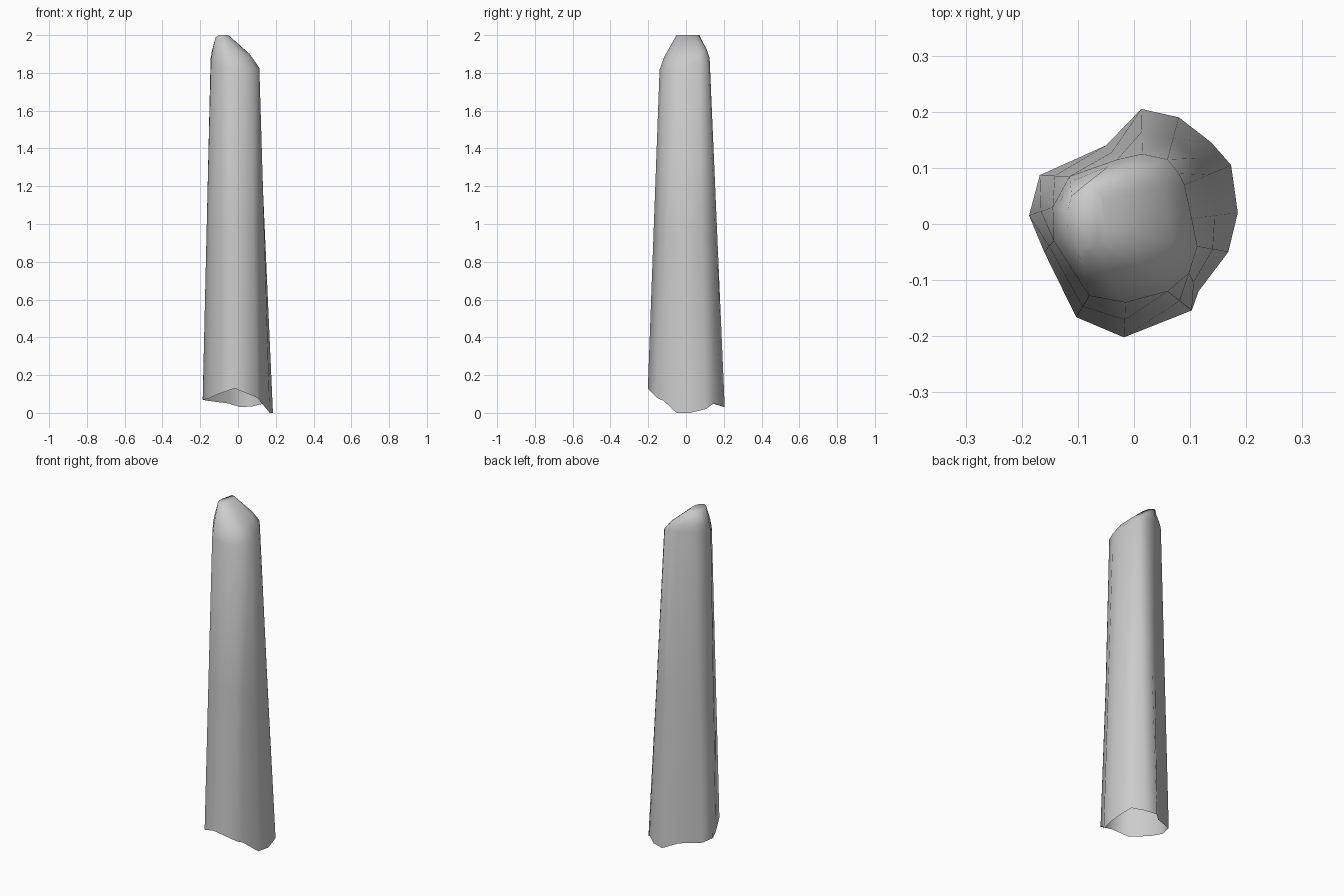
import bpy, bmesh, math
from mathutils import Vector

if "Cube" in bpy.data.objects:
    bpy.data.objects.remove(bpy.data.objects["Cube"])

# jagged foot outline, open underneath (x, y, z), counter-clockwise from +x
foot = [(0.185, 0.02, 0.0), (0.173, 0.105, 0.02), (0.138, 0.145, 0.05), (0.08, 0.19, 0.035),
        (0.013, 0.205, 0.03), (-0.05, 0.14, 0.05), (-0.168, 0.087, 0.065), (-0.187, 0.015, 0.07),
        (-0.16, -0.05, 0.075), (-0.103, -0.166, 0.1), (-0.018, -0.202, 0.13),
        (0.103, -0.154, 0.08), (0.115, -0.12, 0.065), (0.168, -0.05, 0.0)]

# rounder shoulder outline near the top
shoulder_xy = [(0.103, 0.01), (0.09, 0.07), (0.08, 0.09), (0.06, 0.115), (0.015, 0.125),
               (-0.03, 0.115), (-0.115, 0.085), (-0.145, 0.03), (-0.143, -0.03), (-0.08, -0.128),
               (-0.015, -0.14), (0.06, -0.12), (0.098, -0.088), (0.113, -0.04)]
shoulder = [(x, y, 1.85 - 0.12 * x + 0.25 * y) for x, y in shoulder_xy]

# small off-centre tip
tip = []
for x, y in shoulder_xy:
    a = math.atan2(y, x + 0.02)
    tx = -0.085 + 0.035 * math.cos(a)
    tip.append((tx, 0.01 + 0.06 * math.sin(a), 2.0 - (0.012 if tx < -0.11 else 0)))


def blend(a, b, t, tz):
    return [(p[0] + (q[0] - p[0]) * t, p[1] + (q[1] - p[1]) * t, p[2] + (q[2] - p[2]) * tz)
            for p, q in zip(a, b)]


rings = [foot, blend(foot, shoulder, 0.5, 0.5), shoulder,
         blend(shoulder, tip, 0.28, 0.38), tip]

# loft the rings into the pillar
bm = bmesh.new()
loops = [[bm.verts.new(Vector(p)) for p in ring] for ring in rings]
n = len(foot)
for lo, hi in zip(loops, loops[1:]):
    for i in range(n):
        j = (i + 1) % n
        bm.faces.new((lo[i], lo[j], hi[j], hi[i]))
bm.faces.new(loops[-1])
mesh = bpy.data.meshes.new("rock_pillar")
bm.to_mesh(mesh)
bm.free()
pillar = bpy.data.objects.new("rock_pillar", mesh)
bpy.context.collection.objects.link(pillar)
for f in mesh.polygons:
    f.use_smooth = True
